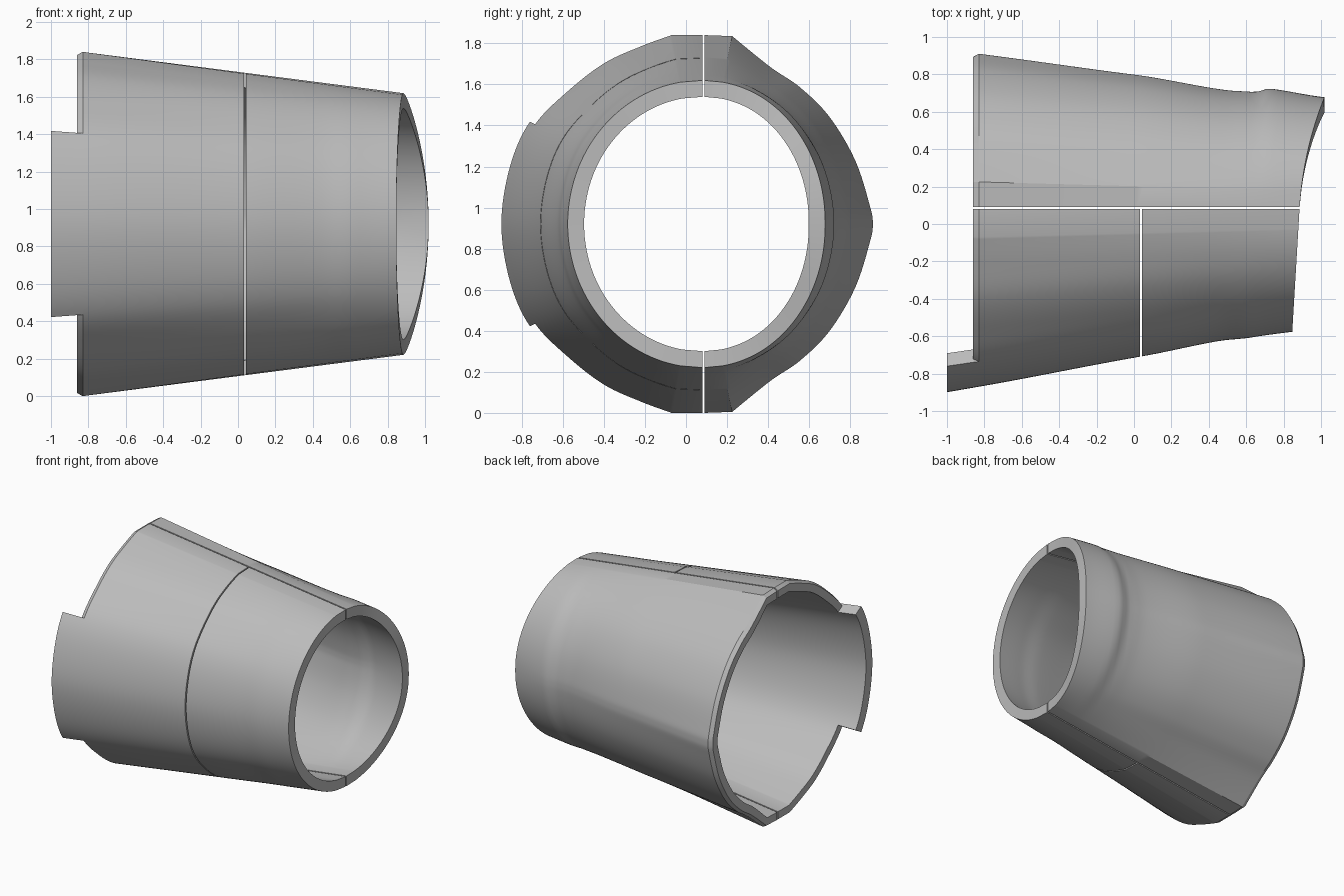
import bpy, bmesh, math

if "Cube" in bpy.data.objects:
    bpy.data.objects.remove(bpy.data.objects["Cube"])

mat = bpy.data.materials.new("plain grey")
mat.use_nodes = True
grey = (0.5, 0.5, 0.5, 1)
mat.diffuse_color = grey
mat.node_tree.nodes["Principled BSDF"].inputs["Base Color"].default_value = grey

MID = 0.92      # height of the axis
WALL = 0.08
WIDE = -0.83    # x of the wide end
LENGTH = 1.71

# Quarter profiles at the wide end, (y, height above axis), top to side
FRONT = [(0.08, 0.92), (-0.07, 0.92), (-0.22, 0.865), (-0.395, 0.785), (-0.566, 0.655),
         (-0.735, 0.485), (-0.83, 0.27), (-0.87, 0)]
BACK = [(0.09, 0.92), (0.225, 0.915), (0.41, 0.765), (0.556, 0.665), (0.70, 0.52),
        (0.824, 0.31), (0.895, 0.09), (0.91, 0)]
# Slight waist along the sides, (x, offset outwards)
FRONT_WAIST = [(-0.83, 0), (0.04, -0.012), (0.45, -0.023), (0.63, -0.012), (1, 0)]
BACK_WAIST = [(-0.83, 0), (0, -0.007), (0.5, -0.028), (0.64, -0.02), (0.73, 0.01), (1, 0)]


def lookup(table, x):
    if x <= table[0][0]:
        return table[0][1]
    for (a, p), (b, q) in zip(table, table[1:]):
        if x <= b:
            f = (x - a) / (b - a)
            return p + (q - p) * f * f * (3 - 2 * f)
    return table[-1][1]


def smooth_half(quarter, steps=8):
    """Mirror a quarter profile; keep the flat strip straight, round the rest."""
    pts = quarter + [(y, -h) for y, h in reversed(quarter[:-1])]
    out = []
    last = len(pts) - 1
    for i in range(last):
        if i in (0, last - 1):
            out.append(pts[i])
            continue
        p1, p2 = pts[i], pts[i + 1]
        p0 = pts[i - 1] if i > 1 else p1
        p3 = pts[i + 2] if i < last - 2 else p2
        for s in range(steps):
            t = s / steps
            out.append(tuple(
                0.5 * (2 * b + (c - a) * t + (2 * a - 5 * b + 4 * c - d) * t * t
                       + (3 * b - a - 3 * c + d) * t ** 3)
                for a, b, c, d in zip(p0, p1, p2, p3)))
    return out + [pts[last]]


def shell_point(p, x, centre, semi, waist, inset):
    """Blend the wide section into the oval small end, then move inwards."""
    y, h = p[0] - centre, p[1]
    t = (x - WIDE) / LENGTH
    a = math.atan2(y, h)
    y2, h2 = semi * math.sin(a), 0.70 * math.cos(a)
    y, h = y + (y2 - y) * t, h + (h2 - h) * t
    r = math.hypot(y, h)
    k = (r + lookup(waist, x) * math.sin(a) ** 2 - inset) / r
    return (x, centre + y * k, MID + h * k)


def small_end(y):
    d = y - 0.08
    return 0.885 + 0.06 * d + (0.26 * d * d if d > 0 else 0)


def panel(name, profile, centre, semi, waist, x0, x1=None, chamfer=False, columns=24):
    """A curved wall; x1 None follows the sloping small end."""
    bm = bmesh.new()
    outer, inner = [], []
    for p in profile:
        end = x1
        if end is None:
            end = small_end(shell_point(p, 0.92, centre, semi, waist, 0)[1])
        xs = [x0 + (end - x0) * i / columns for i in range(columns + 1)]
        if chamfer:
            xs.insert(1, WIDE)
        outer.append([bm.verts.new(shell_point(
            p, x, centre, semi, waist, 0.02 if chamfer and i == 0 else 0))
            for i, x in enumerate(xs)])
        inner.append([bm.verts.new(shell_point(p, x, centre, semi, waist, WALL)) for x in xs])
    n, m = len(outer), len(outer[0])
    for g in (outer, inner):
        for i in range(n - 1):
            for j in range(m - 1):
                bm.faces.new((g[i][j], g[i + 1][j], g[i + 1][j + 1], g[i][j + 1]))
    # Close the rims and the split edges
    for j in (0, m - 1):
        for i in range(n - 1):
            bm.faces.new((outer[i][j], outer[i + 1][j], inner[i + 1][j], inner[i][j]))
    for i in (0, n - 1):
        for j in range(m - 1):
            bm.faces.new((outer[i][j], outer[i][j + 1], inner[i][j + 1], inner[i][j]))
    bmesh.ops.recalc_face_normals(bm, faces=bm.faces)
    mesh = bpy.data.meshes.new(name)
    bm.to_mesh(mesh)
    bm.free()
    mesh.materials.append(mat)
    ob = bpy.data.objects.new(name, mesh)
    bpy.context.collection.objects.link(ob)
    bpy.ops.object.select_all(action='DESELECT')
    ob.select_set(True)
    bpy.context.view_layer.objects.active = ob
    bpy.ops.object.shade_smooth_by_angle(angle=math.radians(25))


front = smooth_half(FRONT)
back = smooth_half(BACK)
tab = [p for p in front if abs(p[1]) < 0.487]
front_shape = (0.08, 0.655, FRONT_WAIST)
back_shape = (0.09, 0.605, BACK_WAIST)

# Back half, two front pieces and the locating tab
panel("back_shell", back, *back_shape, -0.86, chamfer=True, columns=48)
panel("front_wide_shell", front, *front_shape, -0.86, 0.033, chamfer=True)
panel("front_narrow_shell", front, *front_shape, 0.042)
panel("locating_tab", tab, *front_shape, -1.0, WIDE, columns=4)
